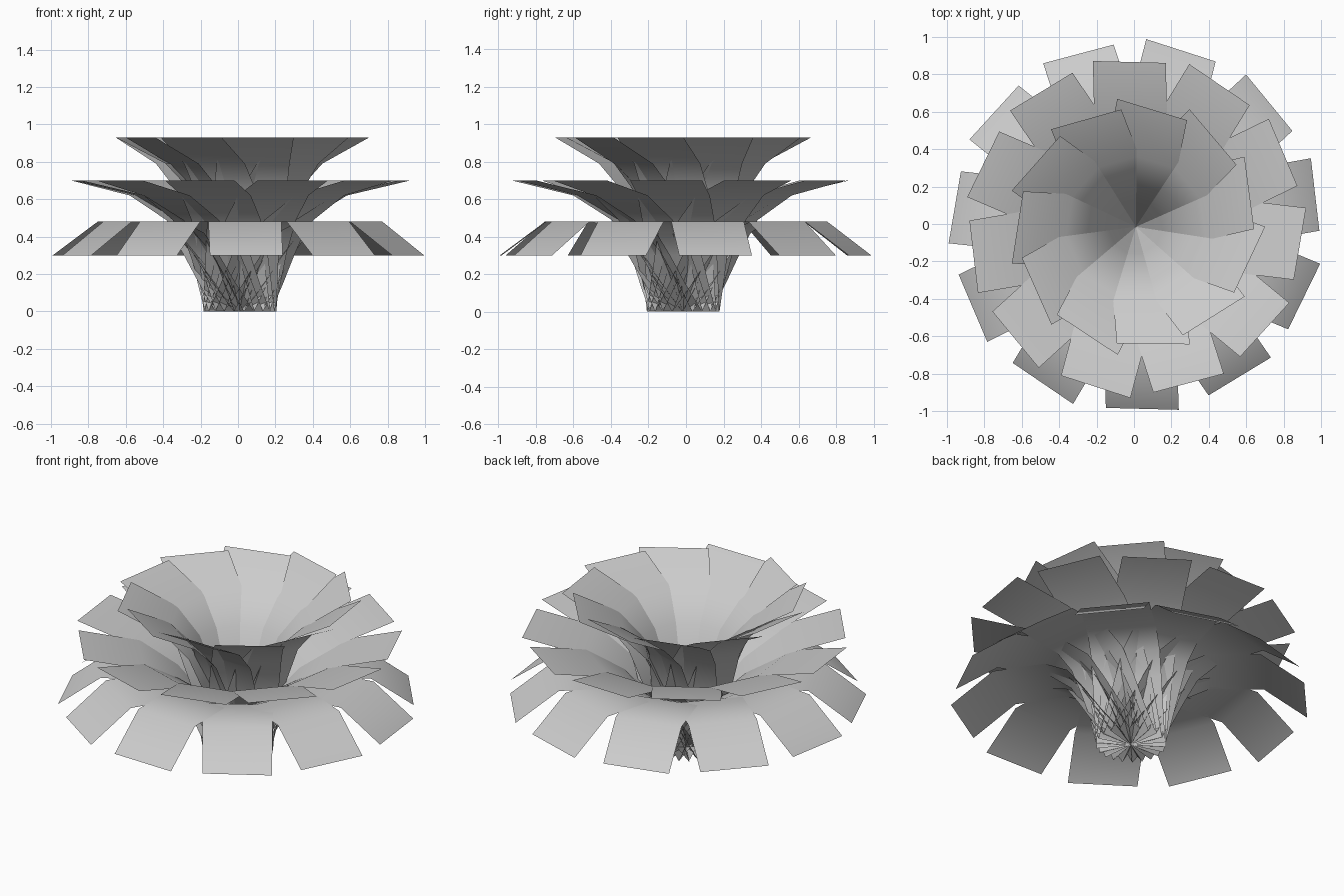
import bpy
import bmesh
from math import radians, hypot
from mathutils import Vector

cube = bpy.data.objects.get("Cube")
if cube:
    bpy.data.objects.remove(cube, do_unlink=True)

PETALS = 11
HALF_WIDTH = 0.195
AXIS = Vector((0.01, -0.015, 0.0))

grey = bpy.data.materials.new("petal_grey")
grey.use_nodes = True
colour = (0.6, 0.6, 0.6, 1.0)
grey.diffuse_color = colour
grey.node_tree.nodes["Principled BSDF"].inputs["Base Color"].default_value = colour


def petal_mesh(name, profile, drift):
    """Strip of constant width following (radius, height), drifting sideways."""
    lengths = [0.0]
    for (r0, z0), (r1, z1) in zip(profile, profile[1:]):
        lengths.append(lengths[-1] + hypot(r1 - r0, z1 - z0))
    bm = bmesh.new()
    rows = []
    for (r, z), length in zip(profile, lengths):
        side = drift * length / lengths[-1]
        rows.append([bm.verts.new((r, side + s * HALF_WIDTH, z)) for s in (-1, 1)])
    for a, b in zip(rows, rows[1:]):
        face = bm.faces.new((a[0], b[0], b[1], a[1]))
        face.smooth = True
    mesh = bpy.data.meshes.new(name)
    bm.to_mesh(mesh)
    bm.free()
    mesh.materials.append(grey)
    return mesh


def petal_ring(name, profile, drift, start):
    """Evenly spaced petals sharing one mesh."""
    mesh = petal_mesh(name, profile, drift)
    for i in range(PETALS):
        petal = bpy.data.objects.new(f"{name}_{i + 1}", mesh)
        petal.location = AXIS
        petal.rotation_euler.z = radians(start + i * 360 / PETALS)
        bpy.context.collection.objects.link(petal)


# Drooping outer petals
petal_ring("outer_petal",
           [(0, 0), (0.11, 0.15), (0.21, 0.30), (0.30, 0.42),
            (0.43, 0.48), (0.73, 0.48), (0.972, 0.30)],
           0.06, 268.5)

# Spreading middle petals
petal_ring("middle_petal",
           [(0, 0), (0.08, 0.15), (0.18, 0.32), (0.33, 0.49),
            (0.54, 0.62), (0.88, 0.70)],
           0.058, 88.5)

# Upright inner petals
petal_ring("inner_petal",
           [(0, 0), (0.07, 0.20), (0.14, 0.43), (0.23, 0.65),
            (0.36, 0.79), (0.625, 0.93)],
           0.10, 73)
